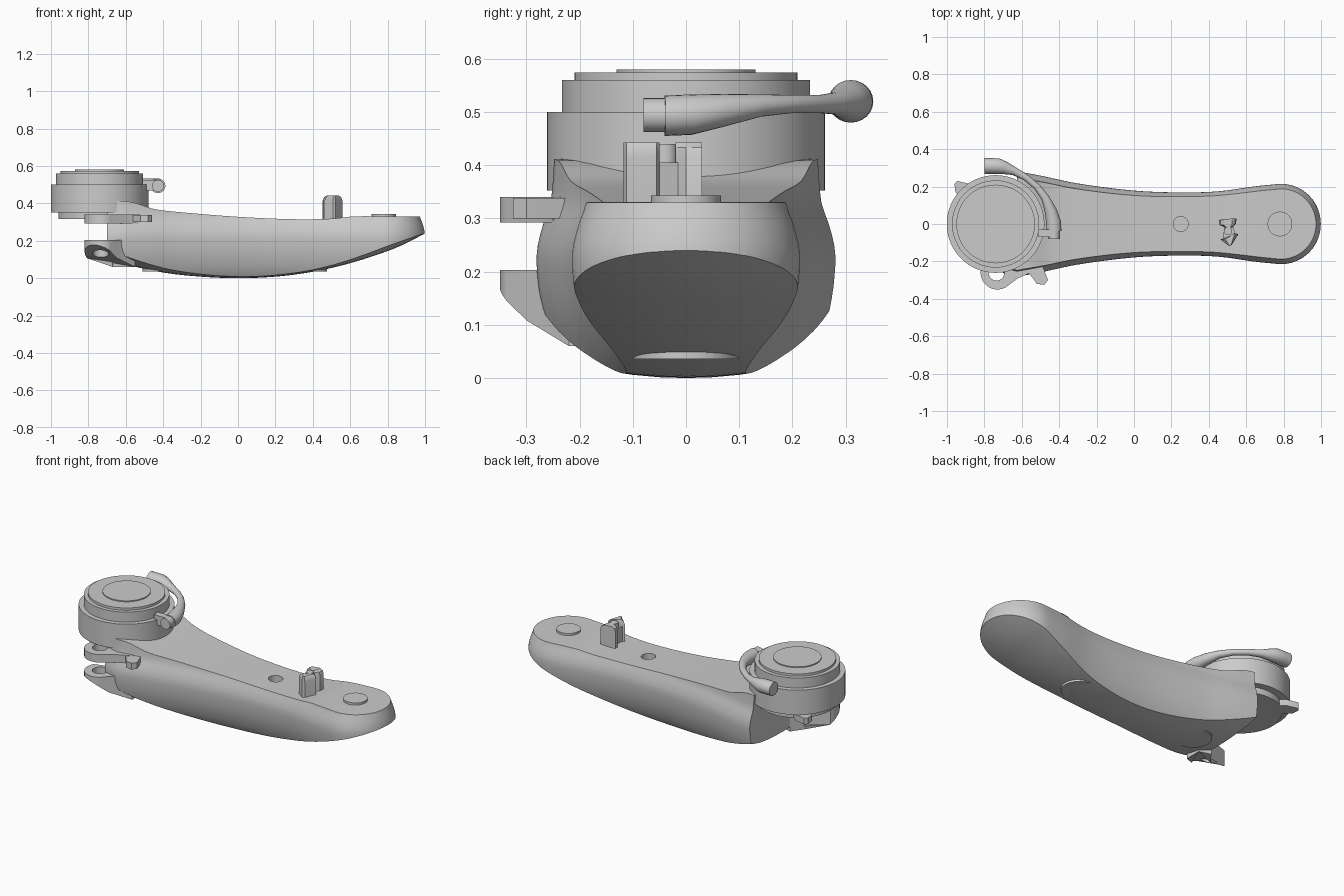
import bpy, math
from mathutils import Vector

if "Cube" in bpy.data.objects:
    bpy.data.objects.remove(bpy.data.objects["Cube"])

def curve(table, x):
    """Smooth interpolation through (x, value) pairs."""
    n = len(table)
    def slope(i):
        a, b = table[max(i - 1, 0)], table[min(i + 1, n - 1)]
        return (b[1] - a[1]) / (b[0] - a[0])
    i = 0
    while i < n - 2 and x > table[i + 1][0]:
        i += 1
    (x0, a), (x1, b) = table[i], table[i + 1]
    h = x1 - x0
    t = min(1, max(0, (x - x0) / h))
    return ((2*t**3 - 3*t*t + 1) * a + (t**3 - 2*t*t + t) * h * slope(i)
            + (3*t*t - 2*t**3) * b + (t**3 - t*t) * h * slope(i + 1))

def loft(name, rings):
    """Skin equal-length point rings and cap both ends."""
    n = len(rings[0])
    verts = [tuple(p) for r in rings for p in r]
    faces = [(k*n + i, k*n + (i+1) % n, (k+1)*n + (i+1) % n, (k+1)*n + i)
             for k in range(len(rings) - 1) for i in range(n)]
    faces += [tuple(reversed(range(n))), tuple(range(len(verts) - n, len(verts)))]
    me = bpy.data.meshes.new(name)
    me.from_pydata(verts, [], faces)
    ob = bpy.data.objects.new(name, me)
    bpy.context.collection.objects.link(ob)
    bpy.context.view_layer.objects.active = ob
    for o in bpy.context.selected_objects:
        o.select_set(False)
    ob.select_set(True)
    bpy.ops.object.mode_set(mode='EDIT')
    bpy.ops.mesh.select_all(action='SELECT')
    bpy.ops.mesh.normals_make_consistent(inside=False)
    bpy.ops.object.mode_set(mode='OBJECT')
    return ob

def circle(x, y, r, n=32, a0=0.0, a1=360.0):
    full = abs(a1 - a0) >= 360
    k = n if full else n - 1
    return [(x + r*math.cos(math.radians(a0 + (a1-a0)*i/k)),
             y + r*math.sin(math.radians(a0 + (a1-a0)*i/k))) for i in range(n)]

def lathe(name, x, y, profile, n=64):
    return loft(name, [[(px, py, z) for px, py in circle(x, y, r, n)] for r, z in profile])

def prism(name, pts, z0, z1):
    """Extruded outline; z0 may be a function of (x, y)."""
    low = z0 if callable(z0) else (lambda x, y: z0)
    return loft(name, [[(x, y, low(x, y)) for x, y in pts], [(x, y, z1) for x, y in pts]])

def boolean(ob, cutter, op):
    m = ob.modifiers.new("cut", 'BOOLEAN')
    m.object, m.operation, m.solver = cutter, op, 'EXACT'
    dg = bpy.context.evaluated_depsgraph_get()
    me = bpy.data.meshes.new_from_object(ob.evaluated_get(dg))
    ob.modifiers.clear()
    ob.data = me
    bpy.data.objects.remove(cutter)

# Arm body: plan outline stacked in z with a bulging side profile
WIDTH = [(-.62, .28), (-.5, .258), (-.3, .216), (0, .178), (.25, .168), (.45, .174),
         (.65, .201), (.77, .213)]
INSET = [(-.03, .09), (.02, .052), (.07, .028), (.13, .010), (.19, .001), (.24, 0),
         (.29, .012), (.33, .026), (.43, .034)]
BOTTOM = [(-1, .22), (-.82, .15), (-.6, .075), (-.4, .03), (-.2, .008), (0, 0), (.2, .008),
          (.4, .034), (.6, .08), (.8, .145), (.9, .187), (1, .24), (1.1, .3)]
TOP = [(-1, .412), (-.65, .412), (-.56, .405), (-.45, .37), (-.3, .352), (0, .328),
       (.3, .315), (.5, .318), (.62, .33), (.8, .33), (1.1, .33)]

xs = [-.62 + 1.39*i/40 for i in range(41)]
side = [(x, curve(WIDTH, x)) for x in xs]
nose = circle(.785, 0, .214, 33, 86, -86)
end = [(-.70, -.262), (-.69, -.22), (-.65, -.17), (-.62, -.1), (-.61, 0), (-.61, .1), (-.62, .2)]
outline = side + nose + [(x, -y) for x, y in reversed(side)] + end
n, n_end = len(outline), len(end)
normals = []
for i in range(n):
    a, b = Vector(outline[i - 1]), Vector(outline[(i + 1) % n])
    if i == 0:
        a = Vector(outline[0])
    if i == n - n_end - 1:
        b = Vector(outline[i])
    d = (b - a).normalized()
    normals.append(Vector((d.y, -d.x)) if i < n - n_end else Vector((0, 1 if i == n - n_end else 0)))
rings = []
for k in range(24):
    z = -.03 + .46*k/23
    s = curve(INSET, z)
    rings.append([(x + m.x*s, y + m.y*s, z) for (x, y), m in zip(outline, normals)])
body = loft("arm_body", rings)

# Envelope trims the body to its curved belly and dished top
ys = [-.4 + .8*i/16 for i in range(17)]
env = []
for i in range(71):
    x = -1 + 2.1*i/70
    env.append([(x, y, curve(BOTTOM, x) + .6*y*y) for y in ys]
               + [(x, y, max(curve(TOP, x), curve(BOTTOM, x) + .6*y*y + .005)) for y in reversed(ys)])
boolean(body, loft("envelope_cutter", env), 'INTERSECT')
boolean(body, lathe("hole_cutter", .25, 0, [(.04, .25), (.04, .4)], 32), 'DIFFERENCE')

# Belly pads
for label, x in (("front", .375), ("rear", -.41)):
    lathe("belly_pad_" + label, x, 0, [(.1, .036), (.1, .12)])

# Mounting disc on the free end
lathe("end_disc", .78, 0, [(.066, .32), (.066, .343)])

# Rotary head: stepped round stack
lathe("rotary_head", -.74, 0,
      [(.22, .315), (.22, .352), (.261, .352), (.261, .5), (.233, .5), (.233, .56),
       (.21, .56), (.21, .574), (.131, .574), (.131, .58)], 96)

# Hinge lugs: rounded ears with a pin hole
ear = circle(-.73, -.26, .09, 24, 150, 300) + [(-.62, -.29), (-.53, -.25), (-.5, -.15), (-.6, -.05), (-.66, -.15)]
slope = lambda x, y: max(.06, .17 - .67*(y + .35) - .35*(x + .73))
lower = prism("lower_hinge_lug", ear[:-5] + [(-.65, -.3), (-.55, -.22), (-.55, -.12), (-.62, -.1), (-.67, -.17)],
              slope, .203)
upper = prism("upper_hinge_lug", ear, .292, .34)
for lug in (lower, upper):
    boolean(lug, lathe("pin_cutter", -.735, -.26, [(.042, -.1), (.042, .5)]), 'DIFFERENCE')

# Latch fingers under the head
prism("latch_finger_front", [(-.62, -.2), (-.54, -.29), (-.52, -.32), (-.48, -.325),
                             (-.46, -.30), (-.49, -.22), (-.52, -.15)], .30, .338)
prism("latch_finger_rear", [(-.96, .215), (-.955, .17), (-.88, .1), (-.82, .17), (-.88, .215), (-.945, .23)],
      .315, .352)

# Clamp lever sweeping round the head: x, y, z, radius
path = [(-.428, -.04, .493, .038), (-.43, .01, .495, .038), (-.445, .07, .503, .031),
        (-.475, .14, .512, .021), (-.52, .2, .515, .017), (-.58, .25, .515, .017),
        (-.64, .282, .516, .021), (-.69, .3, .519, .033), (-.725, .309, .52, .04),
        (-.76, .31, .52, .04), (-.8, .31, .52, .04)]
tube = []
for i, (x, y, z, r) in enumerate(path):
    a, b = path[max(i - 1, 0)], path[min(i + 1, len(path) - 1)]
    d = Vector((b[0] - a[0], b[1] - a[1], 0)).normalized()
    across = Vector((d.y, -d.x, 0))
    tube.append([Vector((x, y, z)) + across*(r*1.05*math.cos(t)) + Vector((0, 0, r*math.sin(t)))
                 for t in (2*math.pi*j/24 for j in range(24))])
loft("clamp_lever", tube)
loft("lever_pivot", [[(-.428 + .032*math.cos(t), y, .494 + .032*math.sin(t))
                      for t in (2*math.pi*j/24 for j in range(24))] for y in (-.08, -.035)])
prism("pivot_block", [(-.51, -.07), (-.43, -.07), (-.43, -.03), (-.51, -.03)], .468, .525)

# Cable clip: two arched wings joined by a narrow waist and a peg
def wing(name, pts, arch):
    cx = sum(p[0] for p in pts) / len(pts)
    return loft(name, [[(x, y, .30) for x, y in pts],
                       [(x, y, .415) for x, y in pts],
                       [(cx + (x - cx)*.85, y, .433) for x, y in pts],
                       [(cx + (x - cx)*.5, y, arch) for x, y in pts]])
wing("clip_wing_rear", [(.453, .022), (.457, -.005), (.49, -.02), (.525, -.02), (.545, 0), (.548, .03)], .443)
wing("clip_wing_front", [(.462, -.082), (.508, -.117), (.522, -.112), (.558, -.055), (.545, -.05), (.5, -.07)], .443)
prism("clip_waist", [(.475, -.085), (.545, -.062), (.525, 0), (.485, 0)], .30, .405)
lathe("clip_peg", .503, -.038, [(.022, .38), (.022, .44)], 24)

# Smooth shading with crisp edges
for ob in bpy.context.scene.objects:
    ob.select_set(True)
bpy.context.view_layer.objects.active = body
bpy.ops.object.shade_smooth_by_angle(angle=math.radians(30))
